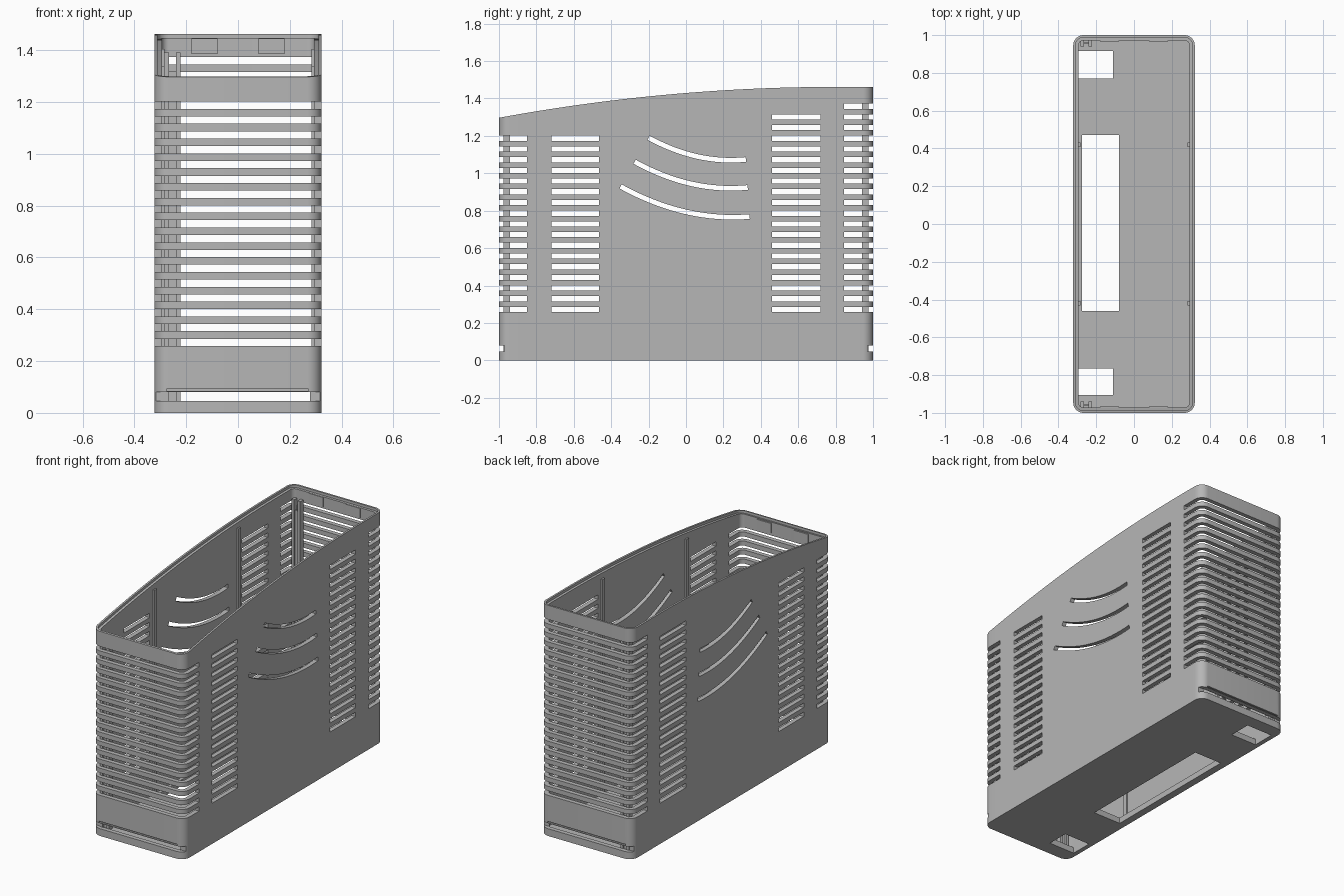
import bpy, bmesh, math

if "Cube" in bpy.data.objects:
    bpy.data.objects.remove(bpy.data.objects["Cube"])

HALF_X, HALF_Y, RADIUS = 0.322, 1.0, 0.055
WALL, FLOOR = 0.028, 0.038

grey = bpy.data.materials.new("plain_grey")
grey.use_nodes = True
COLOUR = (0.47, 0.47, 0.47, 1)
grey.diffuse_color = COLOUR
grey.node_tree.nodes["Principled BSDF"].inputs["Base Color"].default_value = COLOUR


def top_edge(y):
    """Height of the curved rim along the depth of the case."""
    return 1.462 - 0.165 * (max(0, 0.8 - y) / 1.8) ** 2


def finish(name, bm):
    bmesh.ops.recalc_face_normals(bm, faces=bm.faces)
    mesh = bpy.data.meshes.new(name)
    bm.to_mesh(mesh)
    bm.free()
    mesh.materials.append(grey)
    ob = bpy.data.objects.new(name, mesh)
    bpy.context.collection.objects.link(ob)
    return ob


def rounded_prism(name, inset, low, high):
    """Rounded box whose lower and upper heights are functions of y."""
    hx, hy, r = HALF_X - inset, HALF_Y - inset, RADIUS - inset
    side = []
    for i in range(9):
        a = math.pi / 2 * (i / 8 - 1)
        side.append((hx - r + r * math.cos(a), -hy + r + r * math.sin(a)))
    span = hy - r
    middle = [(hx, -span + 2 * span * i / 32) for i in range(1, 32)]
    side = side + middle + [(x, -y) for x, y in reversed(side)]
    bm = bmesh.new()
    rows = [[[bm.verts.new((s * x, y, f(y))) for x, y in side] for s in (1, -1)]
            for f in (low, high)]
    (lr, ll), (ur, ul) = rows
    for i in range(len(side) - 1):
        for a, b in ((lr, ll), (ur, ul), (lr, ur), (ll, ul)):
            bm.faces.new((a[i], a[i + 1], b[i + 1], b[i]))
    for i in (0, -1):
        bm.faces.new((lr[i], ll[i], ul[i], ur[i]))
    return finish(name, bm)


def add_box(bm, x0, x1, y0, y1, z0, z1):
    verts = bmesh.ops.create_cube(bm, size=1)["verts"]
    for v in verts:
        v.co = ((x0 + x1) / 2 + v.co.x * (x1 - x0),
                (y0 + y1) / 2 + v.co.y * (y1 - y0),
                (z0 + z1) / 2 + v.co.z * (z1 - z0))


def add_arc(bm, y0, y1, centre, low, bend, half=0.0125):
    """Curved slot running through both side walls."""
    rings = []
    for i in range(17):
        y = y0 + (y1 - y0) * i / 16
        z = low + bend * (y - centre) ** 2
        slope = math.atan(2 * bend * (y - centre))
        dy, dz = -math.sin(slope) * half, math.cos(slope) * half
        rings.append([bm.verts.new((x, y + s * dy, z + s * dz))
                      for x, s in ((-0.5, -1), (0.5, -1), (0.5, 1), (-0.5, 1))])
    for a, b in zip(rings, rings[1:]):
        for k in range(4):
            bm.faces.new((a[k], a[(k + 1) % 4], b[(k + 1) % 4], b[k]))
    bm.faces.new(rings[0])
    bm.faces.new(rings[-1])


def cut(target, cutter):
    mod = target.modifiers.new("cut", "BOOLEAN")
    mod.operation, mod.solver, mod.object = "DIFFERENCE", "EXACT", cutter
    bpy.context.view_layer.objects.active = target
    bpy.ops.object.modifier_apply(modifier=mod.name)
    bpy.data.objects.remove(cutter)


# Hollow case with a stepped rim
case = rounded_prism("case_shell", 0, lambda y: 0, top_edge)
cut(case, rounded_prism("hollow", WALL, lambda y: FLOOR, lambda y: 2))
cut(case, rounded_prism("rim_step", 0.012, lambda y: top_edge(y) - 0.016, lambda y: 2))

# Ventilation slots: front corner, front column, back column, back corner
bm = bmesh.new()
for y0, y1, count in ((-1.1, -0.85, 17), (-0.72, -0.465, 17),
                      (0.46, 0.718, 19), (0.845, 1.1, 20)):
    for i in range(count):
        z = 0.258 + 0.0572 * i
        add_box(bm, -0.5, 0.5, y0, y1, z, z + 0.028)

# Curved slots in the sides
add_arc(bm, -0.2, 0.32, 0.24, 1.07, 0.62)
add_arc(bm, -0.275, 0.33, 0.24, 0.92, 0.535)
add_arc(bm, -0.35, 0.34, 0.25, 0.765, 0.458)

# Low slots and shallow grooves at both ends
for s in (-1, 1):
    y0, y1 = sorted((s * 0.97, s * 1.1))
    add_box(bm, -0.5, 0.5, y0, y1, 0.046, 0.08)
    y0, y1 = sorted((s * 0.988, s * 1.1))
    add_box(bm, -0.275, 0.272, y0, y1, 0.084, 0.092)

# Openings in the floor
add_box(bm, -0.275, -0.08, -0.46, 0.47, -0.1, 0.042)
for y0, y1 in ((-0.905, -0.765), (0.77, 0.915)):
    add_box(bm, -0.293, -0.11, y0, y1, -0.1, 0.042)
cut(case, finish("openings", bm))

bpy.ops.object.select_all(action="DESELECT")
case.select_set(True)
bpy.context.view_layer.objects.active = case
bpy.ops.object.shade_smooth_by_angle(angle=math.radians(30))

# Upright ribs on the side walls
for sx, side in ((-1, "right"), (1, "left")):
    for sy, end in ((-1, "front"), (1, "back")):
        bm = bmesh.new()
        x0, x1 = sorted((sx * 0.283, sx * 0.298))
        y = sy * 0.42
        add_box(bm, x0, x1, y - 0.012, y + 0.012, FLOOR - 0.01, top_edge(y) - 0.05)
        finish(f"{side}_{end}_rib", bm)

# H-shaped guide posts and thin pads inside the end walls
for s, end, height in ((-1, "front", 1.22), (1, "back", 1.39)):
    bm = bmesh.new()
    y0, y1 = sorted((s * 0.94, s * 0.975))
    for x in (-0.275, -0.231):
        add_box(bm, x - 0.009, x + 0.009, y0, y1, FLOOR - 0.01, height)
    add_box(bm, -0.268, -0.238, s * 0.957 - 0.005, s * 0.957 + 0.005,
            FLOOR - 0.01, height - 0.07)
    finish(f"{end}_guide_post", bm)
    bm = bmesh.new()
    y0, y1 = sorted((s * 0.966, s * 0.974))
    rim = top_edge(s) - 0.017
    for x in (-0.13, 0.13):
        add_box(bm, x - 0.05, x + 0.05, y0, y1, rim - 0.06, rim)
    finish(f"{end}_wall_pads", bm)
